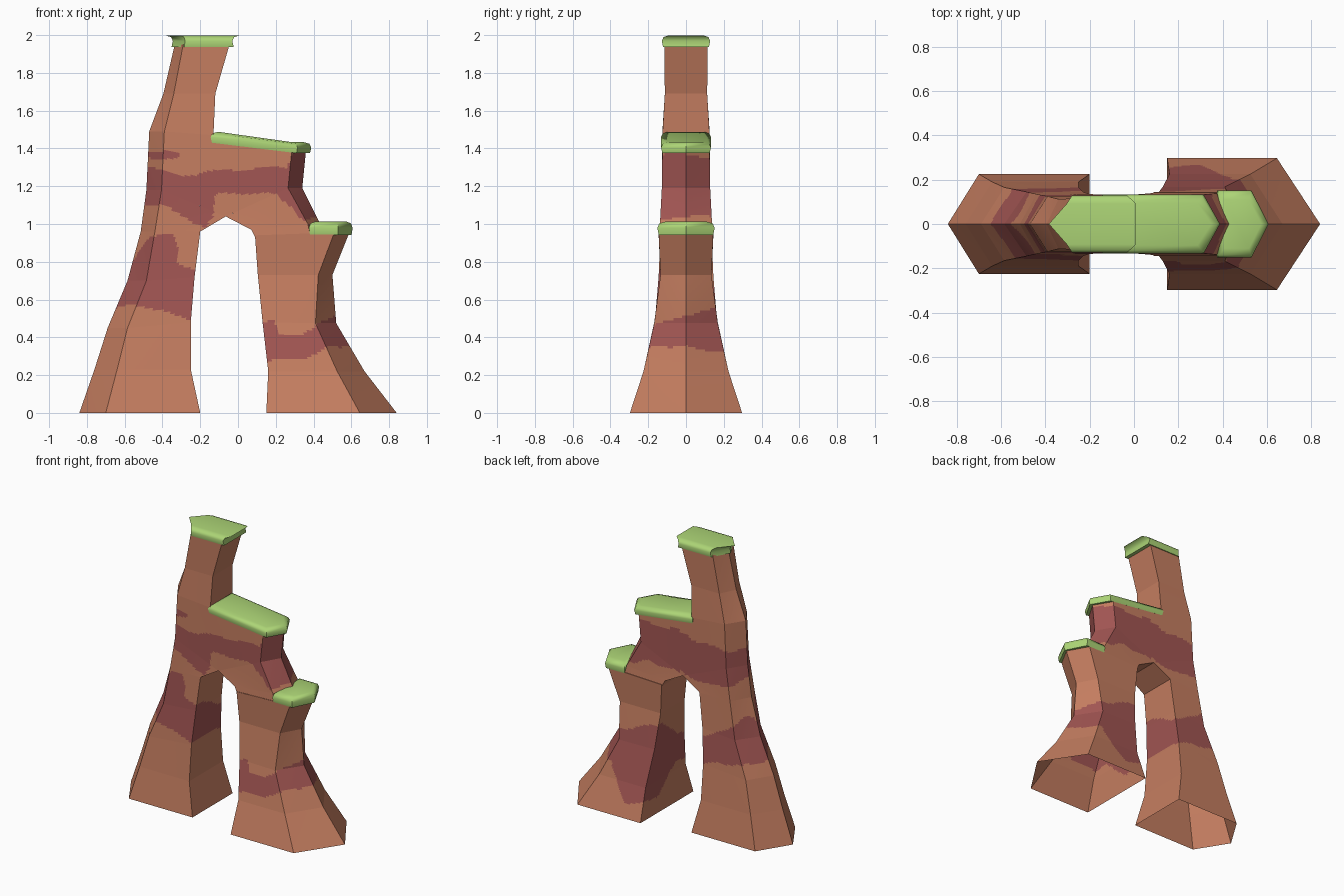
import bpy, bmesh, math
from mathutils import Vector

if "Cube" in bpy.data.objects:
    bpy.data.objects.remove(bpy.data.objects["Cube"])


def material(name, col):
    m = bpy.data.materials.new(name)
    m.diffuse_color = (*col, 1)
    m.use_nodes = True
    m.node_tree.nodes["Principled BSDF"].inputs["Base Color"].default_value = m.diffuse_color
    return m


CLAY = material("terracotta rock", (0.56, 0.208, 0.118))
MAROON = material("maroon strata", (0.36, 0.092, 0.086))
GRASS = material("grass green", (0.413, 0.66, 0.18))

# Strata bands: front lower, front upper, back lower, back upper borders as (x, z)
LEFT_BAND = (
    [(-.63, .59), (-.5, .57), (-.33, .51), (-.2, .49)],
    [(-.6, .72), (-.53, .87), (-.48, .93), (-.34, .94), (-.32, .88), (-.37, .8), (-.3, .78), (-.2, .77)],
    [(-.63, .53), (-.5, .54), (-.2, .47)],
    [(-.6, .78), (-.5, .82), (-.3, .68), (-.2, .66)])
BRIDGE_BAND = (
    [(-.51, 1.11), (-.4, 1.09), (-.3, 1.05), (-.17, .98), (-.13, 1.04), (-.12, 1.15), (0, 1.17),
     (.2, 1.15), (.28, 1.1), (.34, 1.03), (.42, 1.0)],
    [(-.5, 1.29), (-.3, 1.26), (0, 1.29), (.26, 1.3), (.29, 1.38), (.37, 1.38)],
    [(-.5, 1.08), (-.3, 1.03), (-.1, 1.05), (.2, 1.08), (.3, 1.03), (.44, 1.08)],
    [(-.5, 1.3), (-.2, 1.31), (0, 1.35), (.37, 1.34)])
RIGHT_BAND = (
    [(.13, .27), (.3, .28), (.45, .33), (.6, .38)],
    [(.1, .48), (.19, .48), (.22, .4), (.35, .43), (.5, .5), (.6, .52)],
    [(.13, .12), (.3, .1), (.38, .2), (.45, .32), (.6, .32)],
    [(.1, .66), (.3, .58), (.5, .54), (.6, .56)])


def interp(pts, x):
    if x <= pts[0][0]:
        return pts[0][1]
    for (x0, z0), (x1, z1) in zip(pts, pts[1:]):
        if x <= x1:
            return z0 + (z1 - z0) * (x - x0) / (x1 - x0)
    return pts[-1][1]


def in_band(band, p):
    t = min(1, max(0, 0.5 + p.y / 0.2))
    wave = 0.01 * math.sin(23 * p.x + 17 * p.y)
    lo = interp(band[0], p.x) * (1 - t) + interp(band[2], p.x) * t
    hi = interp(band[1], p.x) * (1 - t) + interp(band[3], p.x) * t
    return lo + wave < p.z < hi + wave


def is_maroon(p):
    blob = p.y < 0 and ((p.x + .4) / .09) ** 2 + ((p.z - 1.365) / .023) ** 2 < 1
    if blob or in_band(BRIDGE_BAND, p):
        return True
    return in_band(LEFT_BAND if p.x < 0 else RIGHT_BAND, p)


def ring(xi, xc, xr, d, zi, zo):
    """Five-sided section: flat inner side, two corners, pointed outer ridge."""
    return [Vector(v) for v in ((xi, -d, zi), (xc, -d, zo), (xr, 0, zo), (xc, d, zo), (xi, d, zi))]


def finish(bm, name, mats):
    bmesh.ops.remove_doubles(bm, verts=bm.verts, dist=1e-5)
    bmesh.ops.recalc_face_normals(bm, faces=bm.faces)
    me = bpy.data.meshes.new(name)
    bm.to_mesh(me)
    bm.free()
    for m in mats:
        me.materials.append(m)
    ob = bpy.data.objects.new(name, me)
    bpy.context.collection.objects.link(ob)
    return ob


def rock(name, sections, open_inner=()):
    """Stack sections into a rock column, finely divided so strata can be coloured."""
    bm = bmesh.new()
    rings = [ring(*s) for s in sections]
    for k, (a, b) in enumerate(zip(rings, rings[1:])):
        for i in range(5):
            if i == 4 and k in open_inner:
                continue
            j = (i + 1) % 5
            p, q, r, s = a[i], a[j], b[j], b[i]
            nu = math.ceil((q - p).length / .014)
            nv = math.ceil((s - p).length / .014)
            grid = [[bm.verts.new(p.lerp(q, u / nu).lerp(s.lerp(r, u / nu), v / nv))
                     for u in range(nu + 1)] for v in range(nv + 1)]
            for v in range(nv):
                for u in range(nu):
                    f = bm.faces.new((grid[v][u], grid[v][u + 1], grid[v + 1][u + 1], grid[v + 1][u]))
                    f.material_index = int(is_maroon(f.calc_center_median()))
    bm.faces.new([bm.verts.new(v) for v in rings[-1]])
    return finish(bm, name, (CLAY, MAROON))


# Left pillar: leg, arch springing and upper spire
rock("left_pillar", [
    (-.20, -.70, -.84, .225, 0, 0),
    (-.25, -.64, -.76, .19, .23, .23),
    (-.25, -.585, -.69, .165, .48, .45),
    (-.23, -.485, -.585, .145, .72, .70),
    (-.20, -.44, -.515, .135, .96, .96),
    (-.065, -.405, -.485, .128, 1.04, 1.18),
    (-.13, -.39, -.47, .125, 1.47, 1.49),
    (-.12, -.34, -.395, .112, 1.69, 1.69),
    (-.045, -.29, -.335, .115, 1.95, 1.95)], open_inner=(5,))

# Right leg, topped by the low ledge
rock("right_leg", [
    (.15, .645, .84, .297, 0, 0),
    (.16, .525, .67, .225, .22, .22),
    (.13, .41, .52, .168, .48, .475),
    (.105, .425, .50, .135, .73, .73),
    (.09, .51, .59, .145, .94, .955)])

# Bridge between the leg and the pillar
rock("arch_bridge", [
    (.09, .38, .45, .142, .93, .95),
    (.07, .37, .435, .138, .97, 1.0),
    (-.065, .265, .34, .128, 1.04, 1.19),
    (-.13, .285, .36, .125, 1.45, 1.39)], open_inner=(2,))


def grass_cap(name, xi, xc, xr, d, zi, zo, h):
    """Rounded turf cushion with the same five-sided outline; top slopes zi to zo."""
    bm = bmesh.new()
    cx = (xi + xr) / 2
    loops = []
    for scale, drop in ((.95, 1), (1, .5), (.93, .17), (.72, .03)):
        loop = ring(xi, xc, xr, d, zi - h * drop, zo - h * drop)
        for p in loop:
            p.x = cx + (p.x - cx) * (1 - (1 - scale) * min(1, .28 / (xr - xi)))
            p.y *= scale
        loops.append([bm.verts.new(p) for p in loop])
    for a, b in zip(loops, loops[1:]):
        for i in range(5):
            j = (i + 1) % 5
            bm.faces.new((a[i], a[j], b[j], b[i]))
    bm.faces.new(loops[0])
    bm.faces.new(loops[-1])
    ob = finish(bm, name, (GRASS,))
    bpy.context.view_layer.objects.active = ob
    ob.select_set(True)
    bpy.ops.object.shade_smooth_by_angle(angle=math.radians(50))
    ob.select_set(False)


# Grass on the spire, bridge and ledge
grass_cap("spire_grass", -.03, -.28, -.345, .128, 2.0, 2.0, .062)
grass_cap("bridge_grass", -.145, .315, .388, .132, 1.49, 1.435, .06)
grass_cap("ledge_grass", .375, .53, .607, .152, 1.015, 1.015, .072)
